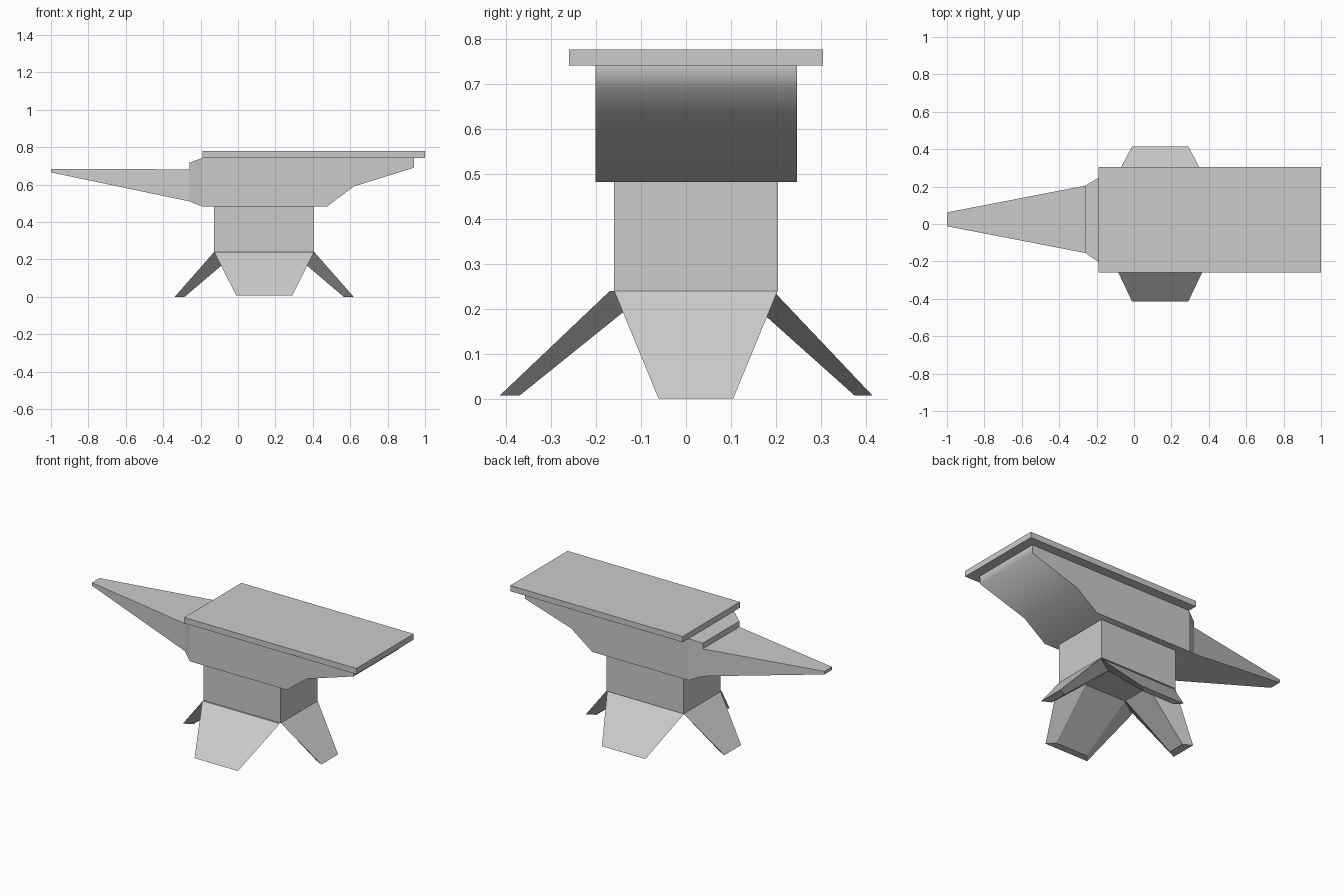
import bpy
import bmesh
from math import radians

cube = bpy.data.objects.get("Cube")
if cube:
    bpy.data.objects.remove(cube)

steel = bpy.data.materials.new("grey_steel")
steel.use_nodes = True
GREY = (0.6, 0.6, 0.6, 1)
steel.diffuse_color = GREY
steel.node_tree.nodes["Principled BSDF"].inputs["Base Color"].default_value = GREY

MID_X, MID_Y = 0.14, 0.022   # centre of the base


def loft(name, start, end):
    """Solid between two matching outlines."""
    bm = bmesh.new()
    a = [bm.verts.new(p) for p in start]
    b = [bm.verts.new(p) for p in end]
    bm.faces.new(a)
    bm.faces.new(b)
    n = len(a)
    for i in range(n):
        j = (i + 1) % n
        bm.faces.new((a[i], a[j], b[j], b[i]))
    bmesh.ops.recalc_face_normals(bm, faces=bm.faces)
    mesh = bpy.data.meshes.new(name)
    bm.to_mesh(mesh)
    bm.free()
    mesh.materials.append(steel)
    obj = bpy.data.objects.new(name, mesh)
    bpy.context.collection.objects.link(obj)
    return obj


def rect_z(x0, x1, y0, y1, z):
    return [(x0, y0, z), (x1, y0, z), (x1, y1, z), (x0, y1, z)]


def rect_x(x, y0, y1, z0, z1):
    return [(x, y0, z0), (x, y1, z0), (x, y1, z1), (x, y0, z1)]


# Working face and waist
loft("top_plate", rect_z(-0.19, 1, -0.26, 0.305, 0.742),
     rect_z(-0.19, 1, -0.26, 0.305, 0.778))
loft("waist", rect_z(-0.127, 0.407, -0.16, 0.205, 0.24),
     rect_z(-0.127, 0.407, -0.16, 0.205, 0.482))

# Body with a smoothly shaded heel underside
profile = [(-0.19, 0.482), (0.475, 0.482), (0.62, 0.59),
           (0.94, 0.69), (0.94, 0.742), (-0.19, 0.742)]
body = loft("body", [(x, -0.202, z) for x, z in profile],
            [(x, 0.247, z) for x, z in profile])
bpy.ops.object.select_all(action='DESELECT')
body.select_set(True)
bpy.context.view_layer.objects.active = body
bpy.ops.object.shade_smooth_by_angle(angle=radians(80))

# Tapered neck and horn
loft("neck", rect_x(-0.19, -0.202, 0.247, 0.482, 0.742),
     rect_x(-0.26, -0.155, 0.205, 0.51, 0.717))
loft("horn", rect_x(-0.26, -0.155, 0.205, 0.51, 0.681),
     rect_x(-1, -0.012, 0.062, 0.665, 0.684))


def leg(name, place, top, foot, foot_z):
    """Splayed leg; top and foot give outer then inner (reach, half width)."""
    def ring(pair, z):
        (ro, wo), (ri, wi) = pair
        return [place(ro, -wo, z), place(ro, wo, z),
                place(ri, wi, z), place(ri, -wi, z)]
    loft(name, ring(top, 0.24), ring(foot, foot_z))


# Four splayed legs
for side, end_name, side_name in ((-1, "right", "front"), (1, "left", "back")):
    leg(end_name + "_leg",
        lambda r, w, z: (MID_X + side * r, MID_Y + w, z),
        ((0.267, 0.182), (0.142, 0.098)), ((0.478, 0.083), (0.425, 0.055)), 0)
    leg(side_name + "_leg",
        lambda r, w, z: (MID_X + w, MID_Y * (1 - r / 0.42) + side * r, z),
        ((0.182, 0.267), (0.098, 0.142)), ((0.415, 0.15), (0.373, 0.11)), 0.007)
